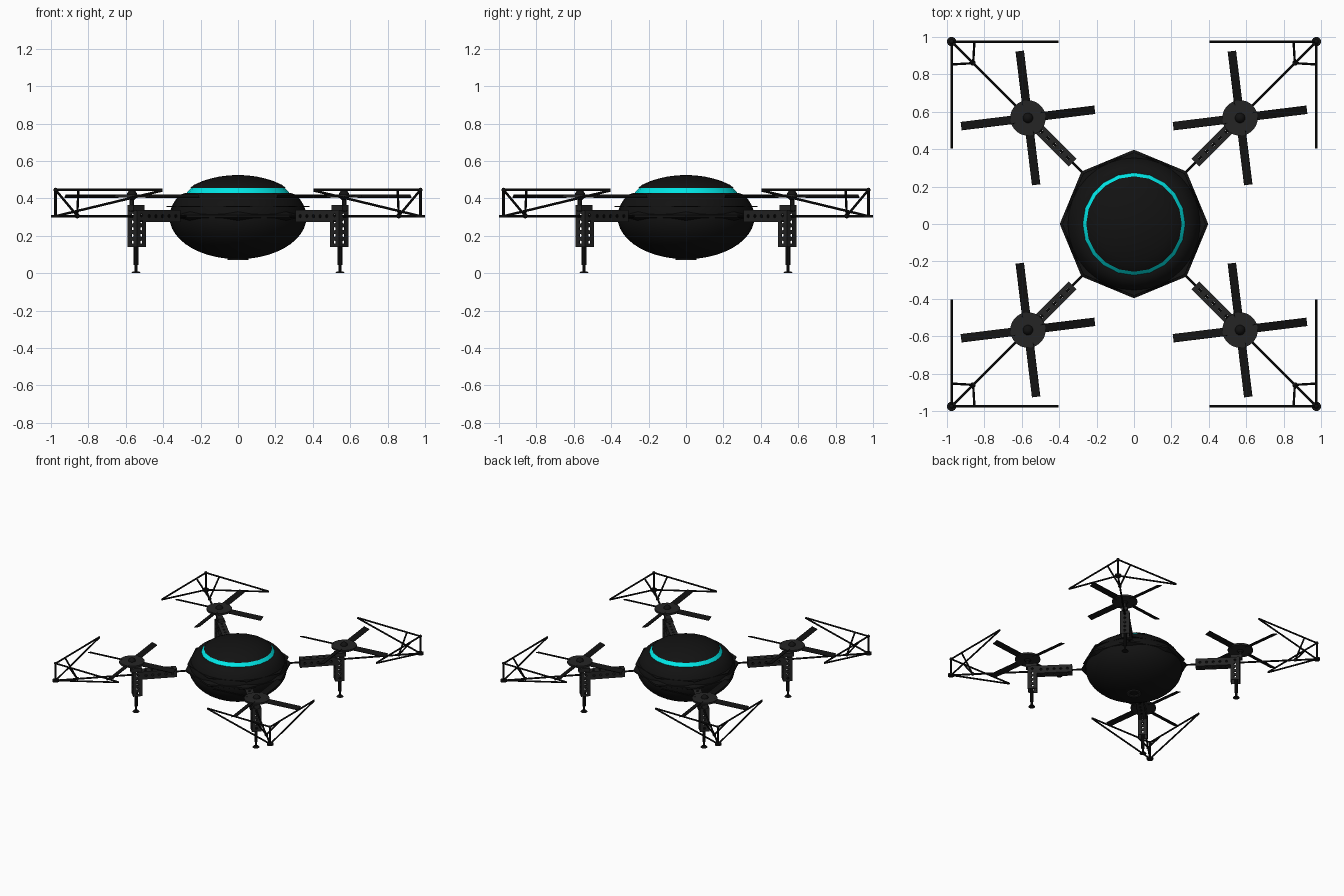
import bpy, bmesh, math
from mathutils import Matrix, Vector

if "Cube" in bpy.data.objects:
    bpy.data.objects.remove(bpy.data.objects["Cube"])

S2 = math.sqrt(2)


def material(name, r, g, b):
    m = bpy.data.materials.new(name)
    m.diffuse_color = (r, g, b, 1)
    m.use_nodes = True
    m.node_tree.nodes["Principled BSDF"].inputs["Base Color"].default_value = m.diffuse_color
    return m


BLACK = material("black", 0.006, 0.006, 0.006)
DARK = material("dark_grey", 0.018, 0.018, 0.018)
CYAN = material("cyan_glow", 0.0, 0.8, 0.8)


def finish(bm, name, mat, matrix=Matrix(), smooth=True):
    bmesh.ops.recalc_face_normals(bm, faces=bm.faces)
    me = bpy.data.meshes.new(name)
    bm.to_mesh(me)
    bm.free()
    me.materials.append(mat)
    ob = bpy.data.objects.new(name, me)
    ob.matrix_world = matrix
    bpy.context.collection.objects.link(ob)
    if smooth:
        bpy.ops.object.select_all(action='DESELECT')
        ob.select_set(True)
        bpy.context.view_layer.objects.active = ob
        bpy.ops.object.shade_smooth_by_angle(angle=math.radians(35))
    return ob


def rod(bm, a, b, r, r2=None, n=10):
    a, b = Vector(a), Vector(b)
    d = b - a
    m = Matrix.Translation((a + b) / 2) @ d.to_track_quat('Z', 'Y').to_matrix().to_4x4()
    bmesh.ops.create_cone(bm, cap_ends=True, segments=n, radius1=r,
                          radius2=r if r2 is None else r2, depth=d.length, matrix=m)


def box(bm, center, size, rot=Matrix()):
    bmesh.ops.create_cube(bm, size=1, matrix=Matrix.Translation(center) @ rot
                          @ Matrix.Diagonal((*size, 1)))


def ball(bm, c, r):
    bmesh.ops.create_uvsphere(bm, u_segments=12, v_segments=8, radius=r,
                              matrix=Matrix.Translation(c))


def lathe(name, profile, n, mat, smooth=True):
    bm = bmesh.new()
    vs = [bm.verts.new((r, 0, z)) for r, z in profile]
    es = [bm.edges.new(p) for p in zip(vs, vs[1:])]
    bmesh.ops.spin(bm, geom=vs + es, axis=(0, 0, 1), cent=(0, 0, 0),
                   angle=2 * math.pi, steps=n)
    bmesh.ops.remove_doubles(bm, verts=bm.verts, dist=1e-4)
    return finish(bm, name, mat, smooth=smooth)


def perforated_tube(name, length, w, h, holes):
    """Hollow beam along x, with holes drilled through both side pairs."""
    bm = bmesh.new()
    box(bm, (0, 0, 0), (length, w, h))
    tube = finish(bm, name, DARK, smooth=False)
    bm = bmesh.new()
    box(bm, (0, 0, 0), (length + 0.02, w - 0.01, h - 0.01))
    cutters = [finish(bm, name + "_bore", DARK, smooth=False)]
    for axis in ((0, 1, 0), (0, 0, 1)):
        bm = bmesh.new()
        for x in holes:
            c, a = Vector((x, 0, 0)), Vector(axis) * 0.1
            rod(bm, c - a, c + a, 0.0095, n=8)
        cutters.append(finish(bm, name + "_drill", DARK, smooth=False))
    for c in cutters:
        mod = tube.modifiers.new("cut", 'BOOLEAN')
        mod.operation, mod.solver, mod.object = 'DIFFERENCE', 'EXACT', c
    dg = bpy.context.evaluated_depsgraph_get()
    me = bpy.data.meshes.new_from_object(tube.evaluated_get(dg))
    for o in [tube] + cutters:
        bpy.data.objects.remove(o)
    return me


def place(name, me, matrix):
    ob = bpy.data.objects.new(name, me)
    ob.matrix_world = matrix
    bpy.context.collection.objects.link(ob)


# central hull: flattened sphere with a stepped light band and a cap
def ell(a):
    a = math.radians(a)
    return (0.366 * math.cos(a), 0.3 + 0.225 * math.sin(a))


lathe("hull", [(0, 0.076)] + [ell(a) for a in range(-80, 36, 8)]
      + [(0.278, 0.43), (0.24, 0.43)], 32, BLACK)
lathe("light_band", [(0.24, 0.428), (0.274, 0.43), (0.25, 0.457), (0.22, 0.457)], 20, CYAN)
lathe("top_cap", [(0.22, 0.455), (0.255, 0.456)]
      + [ell(a) for a in range(50, 90, 8)] + [(0, 0.525)], 20, BLACK)

# octagonal rim around the waist and a thin plate above it
lathe("octagon_rim", [(0.345, 0.272), (0.397, 0.298), (0.397, 0.312), (0.345, 0.338)],
      8, BLACK, False)
lathe("upper_plate", [(0.3, 0.353), (0.383, 0.353), (0.383, 0.358), (0.3, 0.358)],
      8, BLACK, False)

# belly sensor
lathe("belly_sensor", [(0, 0.078), (0.03, 0.078), (0.036, 0.07), (0.055, 0.07), (0.058, 0.1)],
      20, DARK)

arm_mesh = perforated_tube("arm", 0.27, 0.06, 0.064, [-0.1 + 0.05 * i for i in range(5)])
leg_mesh = perforated_tube("leg", 0.196, 0.07, 0.07, [-0.072 + 0.036 * i for i in range(5)])

for k, tag in enumerate(("back_right", "back_left", "front_left", "front_right")):
    quad = Matrix.Rotation(math.pi / 2 * k, 4, 'Z')
    diag = quad @ Matrix.Rotation(math.pi / 4, 4, 'Z')

    # perforated arm and leg column
    place(tag + "_arm", arm_mesh, diag @ Matrix.Translation((0.6, 0, 0.305)))
    place(tag + "_leg", leg_mesh, diag @ Matrix.Translation((0.764, 0, 0.238))
          @ Matrix.Rotation(math.pi / 2, 4, 'Y'))

    # motor mount and shaft
    bm = bmesh.new()
    box(bm, (0.772, 0, 0.349), (0.085, 0.045, 0.03))
    rod(bm, (0.802, 0, 0.33), (0.802, 0, 0.42), 0.012)
    finish(bm, tag + "_motor_mount", DARK, diag)

    # foot
    bm = bmesh.new()
    rod(bm, (0.771, 0, 0.045), (0.771, 0, 0.16), 0.013)
    rod(bm, (0.771, 0, 0.005), (0.771, 0, 0.05), 0.008)
    rod(bm, (0.771, 0, 0), (0.771, 0, 0.01), 0.026, 0.018, 16)
    finish(bm, tag + "_foot", BLACK, diag)

    # spar running from the hull through the arm to the guard corner
    bm = bmesh.new()
    rod(bm, (0.34, 0, 0.305), (0.975 * S2, 0, 0.305), 0.007)
    finish(bm, tag + "_spar", BLACK, diag)

    # rotor guard frame
    bm = bmesh.new()
    c = 0.975
    rod(bm, (c, c, 0.305), (c, c, 0.447), 0.008)
    rod(bm, (c, c, 0.298), (c, c, 0.312), 0.025, n=16)
    ball(bm, (c, c, 0.445), 0.012)
    ball(bm, (0.86, 0.86, 0.307), 0.014)
    for swap in (False, True):
        def p(x, y, z):
            return (y, x, z) if swap else (x, y, z)
        rod(bm, p(c, c, 0.445), p(0.405, c, 0.445), 0.0065)
        rod(bm, p(c, c, 0.305), p(0.405, c, 0.442), 0.0065)
        rod(bm, p(0.86, 0.86, 0.307), p(0.853, c, 0.445), 0.0065)
    finish(bm, tag + "_guard", BLACK, quad)

    # rotor: hub disc, knob and four pitched blades
    ctr = quad @ Vector((0.567, 0.567, 0.412))
    spin = Matrix.Translation(ctr) @ Matrix.Rotation(math.radians(7), 4, 'Z')
    bm = bmesh.new()
    rod(bm, (0, 0, -0.007), (0, 0, 0.008), 0.095, n=24)
    finish(bm, tag + "_rotor_hub", DARK, spin)
    bm = bmesh.new()
    ball(bm, (0, 0, 0.005), 0.028)
    finish(bm, tag + "_rotor_knob", BLACK, spin)
    bm = bmesh.new()
    for j in range(4):
        turn = Matrix.Rotation(math.pi / 2 * j, 4, 'Z')
        box(bm, turn @ Vector((0.215, 0, 0)), (0.29, 0.046, 0.005),
            turn @ Matrix.Rotation(math.radians(18), 4, 'X'))
    finish(bm, tag + "_rotor_blades", BLACK, spin, False)
